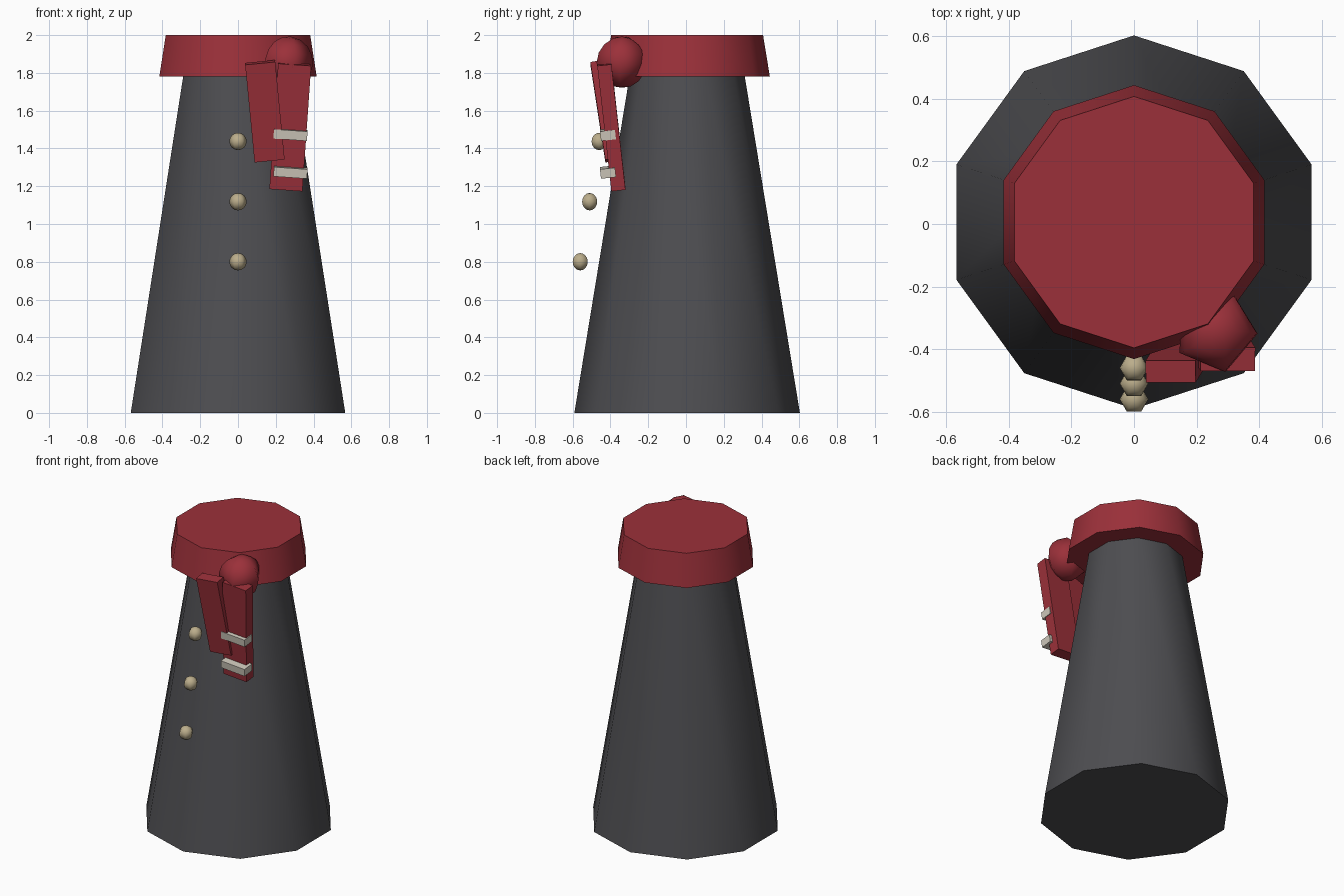
import bpy
from math import radians, pi

cube = bpy.data.objects.get("Cube")
if cube:
    bpy.data.objects.remove(cube, do_unlink=True)


def material(name, rgb):
    mat = bpy.data.materials.new(name)
    mat.use_nodes = True
    mat.diffuse_color = (*rgb, 1)
    mat.node_tree.nodes["Principled BSDF"].inputs["Base Color"].default_value = (*rgb, 1)
    return mat


charcoal = material("charcoal cloth", (0.075, 0.075, 0.082))
red = material("red wool", (0.33, 0.03, 0.042))
cream = material("cream stripe", (0.62, 0.58, 0.5))
tan = material("tan button", (0.5, 0.42, 0.26))

CENTRE_Y = 0.006
SIDES = 10


def finish(name, mat):
    obj = bpy.context.object
    obj.name = name
    obj.data.name = name
    obj.data.materials.append(mat)
    return obj


def tapered(name, mat, low, high, z0, z1):
    bpy.ops.mesh.primitive_cone_add(vertices=SIDES, radius1=low, radius2=high,
                                    depth=z1 - z0, location=(0, CENTRE_Y, (z0 + z1) / 2))
    obj = finish(name, mat)
    bpy.ops.object.shade_smooth_by_angle(angle=radians(45))
    return obj


def ball(name, mat, radius, location, segments, rings, tilt=(0, 0, 0)):
    bpy.ops.mesh.primitive_uv_sphere_add(segments=segments, ring_count=rings, radius=radius,
                                         location=location,
                                         rotation=[radians(a) for a in tilt])
    obj = finish(name, mat)
    bpy.ops.object.shade_smooth()
    return obj


def slab(name, mat, size, location, tilt):
    bpy.ops.mesh.primitive_cube_add(size=1, location=location,
                                    rotation=[radians(a) for a in tilt])
    obj = finish(name, mat)
    obj.scale = size
    return obj


# Coat body and the scarf wrapped round its top
tapered("coat_body", charcoal, 0.597, 0.302, 0, 1.8)
tapered("scarf_wrap", red, 0.438, 0.402, 1.78, 2)

# Scarf knot and its two hanging tails
ball("scarf_knot", red, 0.137, (0.26, -0.34, 1.857), 5, 8, (6, 6, 50))
slab("scarf_short_tail", red, (0.16, 0.07, 0.525), (0.142, -0.432, 1.597), (8.7, -5.5, 0))
slab("scarf_long_tail", red, (0.175, 0.075, 0.67), (0.277, -0.395, 1.515), (6.4, 4, 0))

# Stripes across the long tail
for label, z in (("upper", 1.475), ("lower", 1.275)):
    slab(label + "_scarf_stripe", cream, (0.178, 0.08, 0.05), (0.278, -0.413, z), (6.4, 4, 0))

# Row of coat buttons
for label, y, z in (("top", -0.46, 1.437), ("middle", -0.51, 1.118), ("bottom", -0.56, 0.8)):
    ball(label + "_button", tan, 0.046, (0, y, z), 6, 8, (0, 0, 30))
